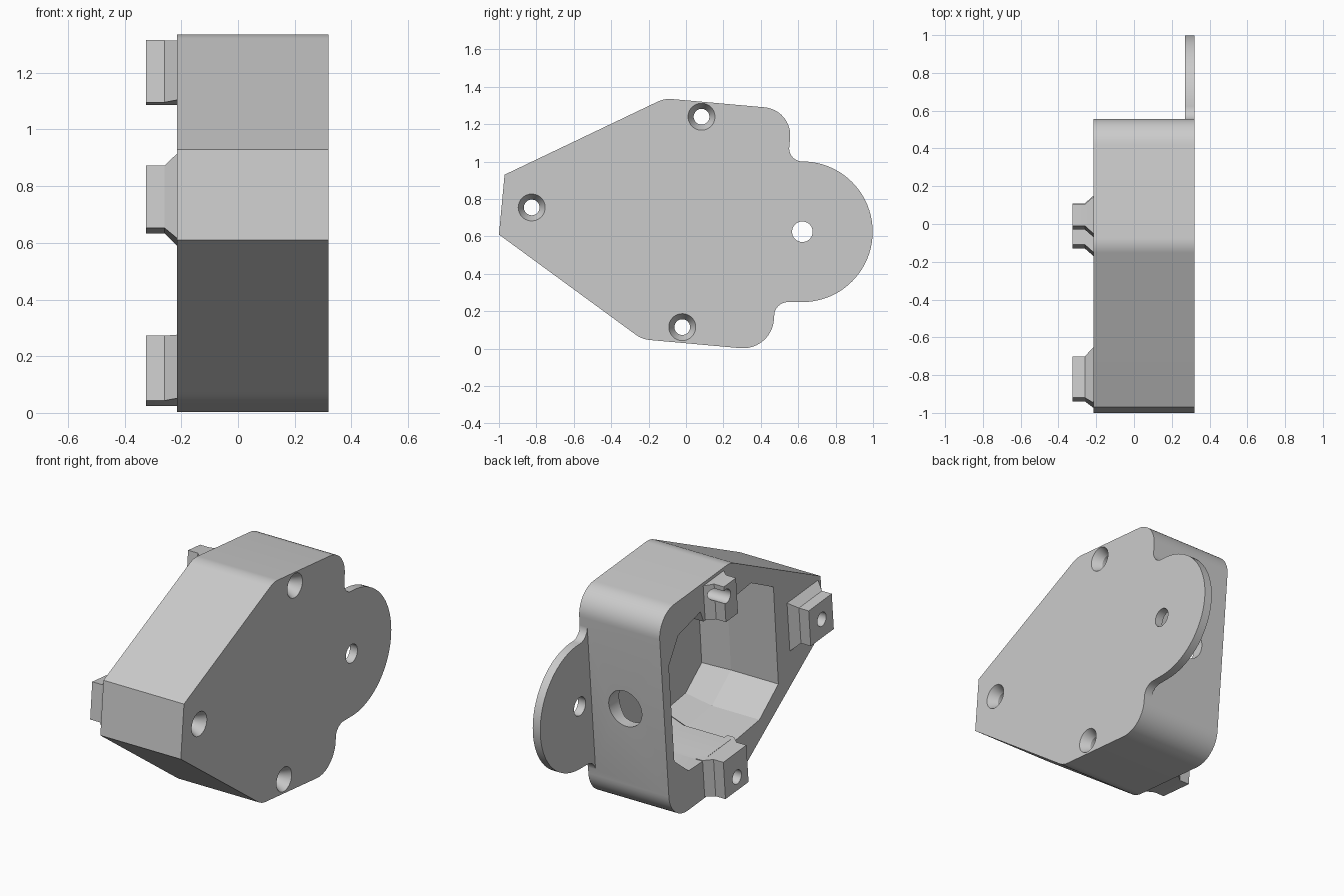
import bpy, bmesh, math
from mathutils import Vector

cube = bpy.data.objects.get("Cube")
if cube:
    bpy.data.objects.remove(cube, do_unlink=True)

# One plain grey for the whole casting
grey = bpy.data.materials.new("plain_grey")
grey.use_nodes = True
colour = (0.6, 0.6, 0.6, 1)
grey.diffuse_color = colour
grey.node_tree.nodes["Principled BSDF"].inputs["Base Color"].default_value = colour


def rounded(corners, steps=12):
    """Outline in (y, z) whose corners may carry a radius."""
    out = []
    for i, c in enumerate(corners):
        p = Vector(c[:2])
        if len(c) == 2:
            out.append(p)
            continue
        a = (Vector(corners[i - 1][:2]) - p).normalized()
        b = (Vector(corners[(i + 1) % len(corners)][:2]) - p).normalized()
        half = a.angle(b) / 2
        centre = p + (a + b).normalized() * c[2] / math.sin(half)
        reach = c[2] / math.tan(half)
        start, end = p + a * reach - centre, p + b * reach - centre
        sweep = start.angle(end)
        for k in range(steps + 1):
            t = k / steps
            out.append(centre + (start * math.sin((1 - t) * sweep)
                                 + end * math.sin(t * sweep)) / math.sin(sweep))
    return out


def circle(y, z, r, n=48):
    return [(y + r * math.cos(math.tau * i / n), z + r * math.sin(math.tau * i / n))
            for i in range(n)]


def loft(name, rings):
    """Solid through matching outlines placed at successive x positions."""
    bm = bmesh.new()
    loops = [[bm.verts.new((x, p[0], p[1])) for p in pts] for x, pts in rings]
    bm.faces.new(loops[0])
    bm.faces.new(loops[-1])
    n = len(loops[0])
    for a, b in zip(loops, loops[1:]):
        for i in range(n):
            bm.faces.new((a[i], a[(i + 1) % n], b[(i + 1) % n], b[i]))
    bmesh.ops.recalc_face_normals(bm, faces=bm.faces)
    mesh = bpy.data.meshes.new(name)
    bm.to_mesh(mesh)
    bm.free()
    mesh.materials.append(grey)
    obj = bpy.data.objects.new(name, mesh)
    bpy.context.collection.objects.link(obj)
    return obj


def combine(target, tool, operation):
    mod = target.modifiers.new(operation.lower(), "BOOLEAN")
    mod.object, mod.operation, mod.solver = tool, operation, "EXACT"
    bpy.context.view_layer.objects.active = target
    bpy.ops.object.modifier_apply(modifier=mod.name)
    bpy.data.objects.remove(tool, do_unlink=True)


OUT, OPEN = 0.32, -0.215

# Main housing block
outline = rounded([(-0.97, 0.93), (-0.115, 1.338, 0.15), (0.57, 1.277, 0.15),
                   (0.455, -0.012, 0.165), (-0.235, 0.05, 0.15), (-1, 0.61)])
housing = loft("housing", [(OPEN, outline), (OUT, outline)])

# Cavity, straight first and then tapering to the floor
rim = [(0.47, 0.94), (0.38, 1.09), (0.17, 1.15), (0.14, 1.08), (-0.04, 1.1),
       (-0.31, 1.14), (-0.523, 1.035), (-0.57, 0.434), (-0.39, 0.288),
       (-0.154, 0.25), (-0.12, 0.275), (0.1, 0.255), (0.146, 0.245),
       (0.282, 0.238), (0.418, 0.347)]
floor = [(-0.05 + (y + 0.05) * 0.85, 0.68 + (z - 0.68) * 0.85) for y, z in rim]
combine(housing, loft("cavity", [(-0.4, rim), (0.1, rim), (0.24, floor)]), "DIFFERENCE")

# Round flange with filleted root
disc_y, disc_z, disc_r = 0.622, 0.625, 0.376
arc = [(disc_y + disc_r * math.sin(math.pi * i / 40), disc_z + disc_r * math.cos(math.pi * i / 40))
       for i in range(41)]
flange = rounded([(0.45, 1.09), (0.553, 1.09), (0.545, 1.001, 0.07)] + arc
                 + [(0.477, 0.249, 0.075), (0.469, 0.15), (0.42, 0.15)])
combine(housing, loft("flange", [(0.27, flange), (OUT, flange)]), "UNION")

# Locating tabs with chamfered feet
TILT = math.radians(-5.1)


def tilted(centre, u0, u1, v0, v1):
    c, s = math.cos(TILT), math.sin(TILT)
    return [(centre[0] + u * c - v * s, centre[1] + u * s + v * c)
            for u, v in ((u0, v0), (u1, v0), (u1, v1), (u0, v1))]


tabs = {
    "top_tab": ((0.04, 1.2), (-0.06, 0.055, -0.11, 0.11), (-0.1, 0.095, -0.105, 0.105)),
    "front_tab": ((-0.82, 0.753), (-0.11, 0.11, -0.11, 0.11), (-0.14, 0.155, -0.15, 0.15)),
    "bottom_tab": ((-0.01, 0.148), (-0.11, 0.11, -0.115, 0.115), (-0.15, 0.15, -0.11, 0.115)),
}
for name, (centre, top, base) in tabs.items():
    foot, head = tilted(centre, *base), tilted(centre, *top)
    combine(housing, loft(name, [(-0.17, foot), (OPEN, foot), (-0.26, head), (-0.325, head)]),
            "UNION")

# Countersunk screw holes through the tabs
for y, z in ((0.083, 1.24), (-0.825, 0.755), (-0.02, 0.115)):
    thin, wide = circle(y, z, 0.042), circle(y, z, 0.072)
    combine(housing, loft("screw_hole", [(-0.4, thin), (0.265, thin), (OUT, wide), (0.4, wide)]),
            "DIFFERENCE")

# Shaft hole in the flange
hole = circle(disc_y, disc_z, 0.055)
combine(housing, loft("flange_hole", [(0.2, hole), (0.4, hole)]), "DIFFERENCE")

# Round port in the back wall
port = loft("back_port", [(-0.15, circle(0, 0, 0.11)), (0.15, circle(0, 0, 0.11))])
port.rotation_euler = (0, 0, math.pi / 2)
port.location = (0.045, 0.5, 0.63)
bpy.context.view_layer.update()
combine(housing, port, "DIFFERENCE")

# Smooth rounded corners, crisp edges
bpy.ops.object.select_all(action="DESELECT")
housing.select_set(True)
bpy.context.view_layer.objects.active = housing
bpy.ops.object.shade_smooth_by_angle(angle=math.radians(20))
